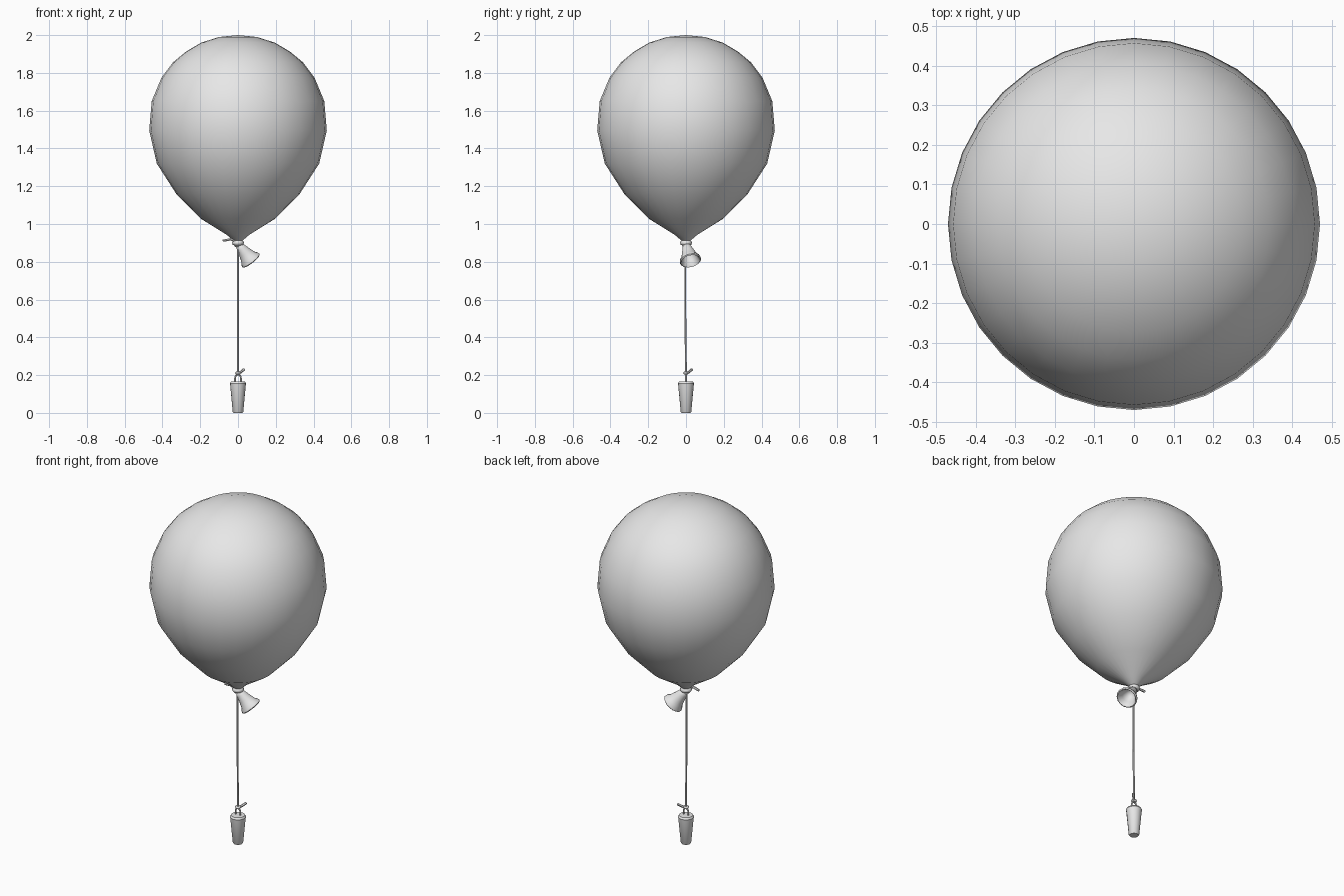
import bpy, math
from mathutils import Vector

if "Cube" in bpy.data.objects:
    bpy.data.objects.remove(bpy.data.objects["Cube"])

grey = bpy.data.materials.new("plain grey")
grey.diffuse_color = (0.8, 0.8, 0.8, 1)
grey.use_nodes = True
grey.node_tree.nodes["Principled BSDF"].inputs["Base Color"].default_value = grey.diffuse_color


def finish(ob, angle=40):
    """Assign the colour and smooth shading with sharp edges kept."""
    ob.data.materials.append(grey)
    bpy.ops.object.select_all(action='DESELECT')
    ob.select_set(True)
    bpy.context.view_layer.objects.active = ob
    bpy.ops.object.shade_smooth_by_angle(angle=math.radians(angle))
    return ob


def lathe(name, profile, sides, axis=(0, 0, 1), origin=(0, 0, 0), angle=40):
    """Revolve (radius, height) points around an axis; zero radius closes an end."""
    verts, faces, rings = [], [], []
    for r, h in profile:
        n = 1 if r == 0 else sides
        rings.append(range(len(verts), len(verts) + n))
        for i in range(n):
            a = 2 * math.pi * i / sides
            verts.append((r * math.cos(a), r * math.sin(a), h))
    for lo, hi in zip(rings, rings[1:]):
        for i in range(sides):
            j = (i + 1) % sides
            quad = [lo[i % len(lo)], lo[j % len(lo)], hi[j % len(hi)], hi[i % len(hi)]]
            faces.append(list(dict.fromkeys(quad)))
    mesh = bpy.data.meshes.new(name)
    mesh.from_pydata(verts, [], faces)
    ob = bpy.data.objects.new(name, mesh)
    bpy.context.collection.objects.link(ob)
    ob.location = origin
    ob.rotation_euler = Vector(axis).to_track_quat('Z', 'Y').to_euler()
    return finish(ob, angle)


def cord(name, points, radius):
    """Thin round cord along a path."""
    curve = bpy.data.curves.new(name, 'CURVE')
    curve.dimensions = '3D'
    curve.bevel_depth = radius
    curve.bevel_resolution = 1
    curve.use_fill_caps = True
    spline = curve.splines.new('POLY')
    spline.points.add(len(points) - 1)
    for p, co in zip(spline.points, points):
        p.co = (*co, 1)
    ob = bpy.data.objects.new(name, curve)
    bpy.context.collection.objects.link(ob)
    bpy.ops.object.select_all(action='DESELECT')
    ob.select_set(True)
    bpy.context.view_layer.objects.active = ob
    bpy.ops.object.convert(target='MESH')
    return finish(bpy.context.object)


def ring(name, major, minor, location, rotation=(0, 0, 0)):
    bpy.ops.mesh.primitive_torus_add(major_radius=major, minor_radius=minor, major_segments=16,
                                     minor_segments=8, location=location, rotation=rotation)
    bpy.context.object.name = name
    return finish(bpy.context.object, 60)


# Balloon body
lathe("balloon", [(0, 0.9), (0.022, 0.91), (0.06, 0.943), (0.195, 1.027), (0.327, 1.16),
                  (0.43, 1.32), (0.47, 1.495), (0.457, 1.65), (0.405, 1.775), (0.343, 1.857),
                  (0.275, 1.913), (0.195, 1.96), (0.10, 1.99), (0, 2.0)], 32)

# Tied neck: wrapped cord and the flared, open mouth hanging to one side
ring("neck_tie", 0.018, 0.014, (0, 0, 0.9))
lathe("neck_core", [(0, 0.875), (0.018, 0.88), (0.02, 0.915), (0, 0.92)], 16)
lathe("mouth_flare", [(0, 0.0), (0.018, 0.005), (0.026, 0.03), (0.035, 0.06), (0.045, 0.09),
                      (0.056, 0.105), (0.058, 0.114), (0.052, 0.119), (0.046, 0.112),
                      (0.038, 0.085), (0.027, 0.055), (0, 0.03)],
      16, axis=(0.07, 0.024, -0.09), origin=(0, 0, 0.895), angle=60)
cord("neck_cord_end", [(0, -0.015, 0.908), (-0.04, -0.012, 0.918), (-0.08, -0.005, 0.912)], 0.007)

# String with its lower knot and loose end
cord("string", [(0, -0.004, 0.9), (0, -0.004, 0.55), (0, 0, 0.2)], 0.0055)
ring("string_knot", 0.009, 0.007, (0, 0, 0.211))
cord("string_end", [(0, 0, 0.207), (0.016, 0.016, 0.217), (0.032, 0.032, 0.231)], 0.007)

# Weight with a hanging loop
cord("weight_loop", [(-0.015, 0, 0.155), (-0.015, 0, 0.19), (-0.008, 0, 0.202),
                     (0.008, 0, 0.202), (0.015, 0, 0.19), (0.015, 0, 0.155)], 0.005)
lathe("weight", [(0, 0), (0.024, 0), (0.028, 0.005), (0.041, 0.145), (0.043, 0.155),
                 (0.037, 0.165), (0, 0.167)], 16)
